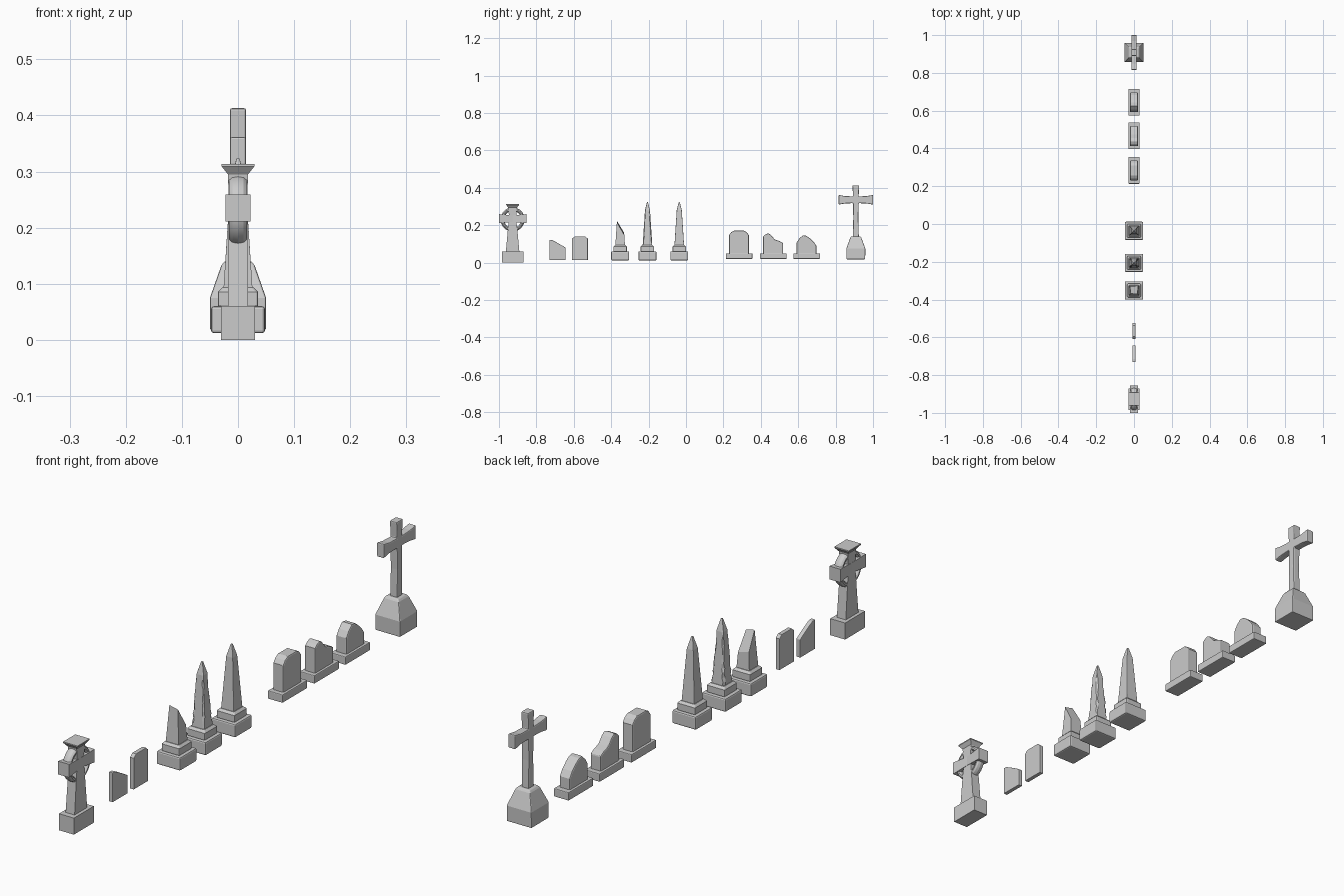
import bpy, bmesh, math, random
from mathutils import Vector

if "Cube" in bpy.data.objects:
    bpy.data.objects.remove(bpy.data.objects["Cube"])

random.seed(4)


def finish(bm, name, bevel=0.0):
    bmesh.ops.recalc_face_normals(bm, faces=bm.faces)
    me = bpy.data.meshes.new(name)
    bm.to_mesh(me)
    bm.free()
    ob = bpy.data.objects.new(name, me)
    bpy.context.collection.objects.link(ob)
    if bevel:
        m = ob.modifiers.new("bevel", 'BEVEL')
        m.width, m.segments = bevel, 2
        m.limit_method, m.angle_limit = 'ANGLE', math.radians(50)
    return ob


def loft(bm, rings):
    """Join rings of points with quads and close both ends."""
    rows = [[bm.verts.new(p) for p in r] for r in rings]
    n = len(rows[0])
    for a, b in zip(rows, rows[1:]):
        for i in range(n):
            j = (i + 1) % n
            bm.faces.new((a[i], a[j], b[j], b[i]))
    bm.faces.new(rows[0])
    bm.faces.new(rows[-1])


def tower(name, y, levels, bevel=0.0, cut=None):
    """Stacked rectangular sections: (half x, half y, z)."""
    bm = bmesh.new()
    loft(bm, [[(sx * hx, y + sy * hy, z) for sx, sy in
               ((-1, -1), (1, -1), (1, 1), (-1, 1))] for hx, hy, z in levels])
    if cut:
        bmesh.ops.bisect_plane(bm, geom=bm.verts[:] + bm.edges[:] + bm.faces[:],
                               plane_co=cut[0], plane_no=cut[1], clear_outer=True)
        bmesh.ops.holes_fill(bm, edges=[e for e in bm.edges if e.is_boundary])
    return finish(bm, name, bevel)


def slab(name, outline, hx, bevel=0.0):
    """Outline in the yz plane, extruded to both sides of x = 0."""
    bm = bmesh.new()
    loft(bm, [[(x, y, z) for y, z in outline] for x in (-hx, hx)])
    return finish(bm, name, bevel)


# Ringed cross: plinth, tapered shaft, arms, cap and ring
cy = -0.927
tower("ringed_cross_plinth", cy, [(.03, .057, 0), (.03, .057, .06)])
tower("ringed_cross_shaft", cy, [(.018, .036, .06), (.017, .024, .19),
                                 (.016, .018, .235), (.018, .024, .296)])
for s in (-1, 1):
    bm = bmesh.new()
    loft(bm, [[(sx * hx, cy + s * d, .235 + sz * hz) for sx, sz in
               ((-1, -1), (1, -1), (1, 1), (-1, 1))]
              for hx, hz, d in ((.017, .018, 0), (.022, .024, .073))])
    finish(bm, "ringed_cross_arm")
tower("ringed_cross_cap", cy, [(.018, .024, .295), (.029, .035, .309), (.029, .035, .313)])
bpy.ops.mesh.primitive_torus_add(major_radius=.055, minor_radius=.0095,
                                 major_segments=32, minor_segments=10,
                                 location=(0, cy, .231), rotation=(0, math.pi / 2, 0))
ring = bpy.context.object
ring.name = "ringed_cross_ring"
ring.scale.z = 1.8
bpy.ops.object.shade_smooth_by_angle()

# Two thin slabs, the first with a broken sloping top
slab("broken_thin_slab", [(-.73, .014), (-.644, .014), (-.644, .08), (-.66, .09),
                          (-.69, .107), (-.715, .12), (-.73, .121)], .008, .002)
slab("thin_slab", [(-.609, .014), (-.525, .014), (-.525, .128), (-.538, .139),
                   (-.596, .139), (-.609, .128)], .008, .002)

# Obelisks on two-step bases: broken, chipped and intact
for label, y in (("broken", -.352), ("chipped", -.206), ("intact", -.036)):
    tower(label + "_obelisk_base", y, [(.048, .048, .012), (.048, .048, .06)], .005)
    tower(label + "_obelisk_step", y, [(.036, .036, .058), (.036, .036, .085),
                                       (.028, .028, .093)], .004)
spire = [(.026, .026, .088), (.0135, .0135, .28), (.003, .003, .323)]
tower("intact_obelisk_spire", -.036, spire, .002)
tower("broken_obelisk_spire", -.352, [(.026, .026, .088), (.016, .016, .24)],
      cut=((0, -.352, .19), (.12, .85, .5)))
# Chipped spire: corners worn by varying amounts
rings = []
for k in range(13):
    z = .088 + .192 * k / 12
    h = .026 - .0125 * k / 12
    pts = []
    for a, b in ((-1, -1), (1, -1), (1, 1), (-1, 1)):
        c1, c2 = h * random.uniform(.05, .4), h * random.uniform(.05, .4)
        p, q = (a * (h - c1), b * h), (a * h, b * (h - c2))
        pts += [q, p] if a * b > 0 and a < 0 or a * b > 0 else [p, q]
    pts.sort(key=lambda p: math.atan2(p[1], p[0]))
    rings.append([(px, -.206 + py, z) for px, py in pts])
rings.append([(p[0] * .2, -.206 + (p[1] + .206) * .2, .323) for p in rings[-1]])
bm = bmesh.new()
loft(bm, rings)
finish(bm, "chipped_obelisk_spire")

# Thick headstones on footings: whole, broken and mostly broken
stones = {
    "whole": (.284, [(.23, .045), (.336, .045), (.336, .147), (.325, .162), (.309, .171),
                     (.257, .171), (.241, .162), (.23, .147)]),
    "broken": (.467, [(.412, .045), (.519, .045), (.519, .105), (.5, .115), (.475, .123),
                      (.455, .147), (.44, .157), (.423, .15), (.412, .14)]),
    "stump": (.645, [(.592, .045), (.697, .045), (.697, .09), (.682, .112), (.66, .132),
                     (.642, .144), (.625, .146), (.605, .128), (.592, .108)]),
}
for label, (y, outline) in stones.items():
    tower(label + "_headstone_footing", y, [(.03, .071, .02), (.03, .071, .05)], .003)
    slab(label + "_headstone", outline, .021, .005)

# Tall plain cross on a sloped pedestal
ty = .908
tower("tall_cross_pedestal", ty, [(.05, .05, .018), (.05, .051, .075),
                                  (.03, .03, .132), (.024, .024, .14)], .003)
outline = [(.016, .135), (.0135, .24), (.015, .318), (.06, .316), (.092, .31),
           (.092, .362), (.06, .356), (.015, .354), (.018, .413)]
full = [(ty + y, z) for y, z in outline] + [(ty - y, z) for y, z in reversed(outline)]
slab("tall_cross", full, .0145, .004)
